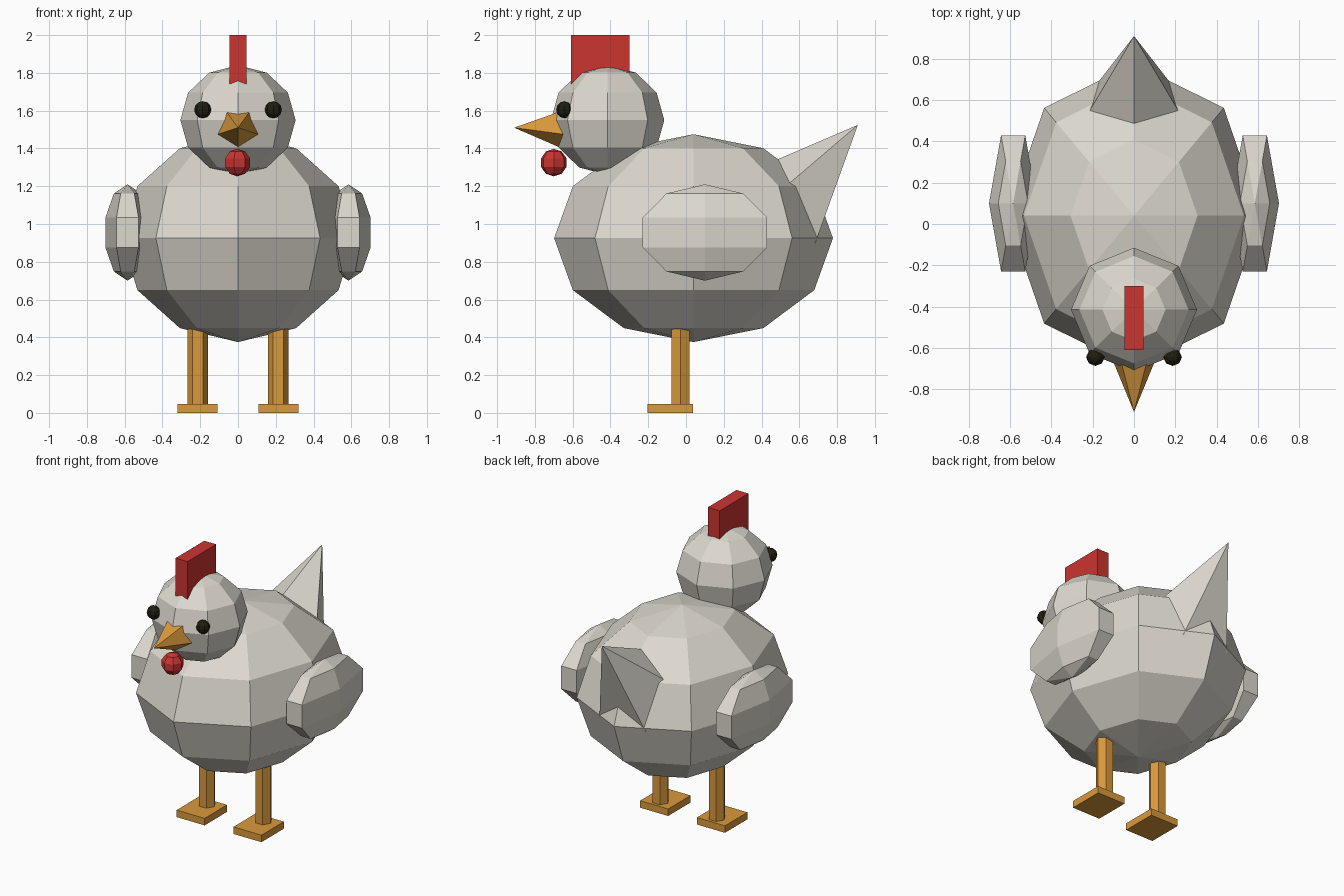
import bpy, bmesh
from math import sin, cos, pi, radians
from mathutils import Vector

cube = bpy.data.objects.get("Cube")
if cube:
    bpy.data.objects.remove(cube, do_unlink=True)


def material(name, rgb):
    mat = bpy.data.materials.new(name)
    mat.use_nodes = True
    color = (*rgb, 1)
    mat.diffuse_color = color
    bsdf = next(n for n in mat.node_tree.nodes if n.type == 'BSDF_PRINCIPLED')
    bsdf.inputs["Base Color"].default_value = color
    bsdf.inputs["Roughness"].default_value = 0.9
    return mat


WHITE = material("feather white", (0.72, 0.69, 0.62))
ORANGE = material("leg orange", (0.70, 0.32, 0.045))
RED = material("comb red", (0.60, 0.035, 0.03))
BLACK = material("eye black", (0.014, 0.013, 0.005))


def finish(name, bm, mat):
    bmesh.ops.recalc_face_normals(bm, faces=bm.faces)
    mesh = bpy.data.meshes.new(name)
    bm.to_mesh(mesh)
    bm.free()
    mesh.materials.append(mat)
    obj = bpy.data.objects.new(name, mesh)
    bpy.context.collection.objects.link(obj)
    return obj


def ball(name, mat, center, radius, segments, rings):
    """Faceted ellipsoid with poles on z and its first meridian on +x."""
    bm = bmesh.new()
    c = Vector(center)
    rx, ry, rz = radius
    top = bm.verts.new(c + Vector((0, 0, rz)))
    bottom = bm.verts.new(c - Vector((0, 0, rz)))
    loops = []
    for i in range(1, rings):
        t = pi * i / rings
        loops.append([bm.verts.new(c + Vector((rx * sin(t) * cos(2 * pi * k / segments),
                                               ry * sin(t) * sin(2 * pi * k / segments),
                                               rz * cos(t)))) for k in range(segments)])
    for k in range(segments):
        n = (k + 1) % segments
        bm.faces.new((top, loops[0][k], loops[0][n]))
        bm.faces.new((bottom, loops[-1][n], loops[-1][k]))
        for a, b in zip(loops, loops[1:]):
            bm.faces.new((a[k], b[k], b[n], a[n]))
    return finish(name, bm, mat)


def box(name, mat, low, high):
    bm = bmesh.new()
    bmesh.ops.create_cube(bm, size=1)
    low, high = Vector(low), Vector(high)
    bmesh.ops.scale(bm, vec=high - low, verts=bm.verts)
    bmesh.ops.translate(bm, vec=(low + high) / 2, verts=bm.verts)
    return finish(name, bm, mat)


def spike(name, mat, tip, axis, length, radius, start):
    """Five-sided cone running from the tip along an axis in the yz plane."""
    bm = bmesh.new()
    tip, axis = Vector(tip), Vector(axis).normalized()
    side = Vector((1, 0, 0))
    up = side.cross(axis)
    if up.z < 0:
        up.negate()
    apex = bm.verts.new(tip)
    base = []
    for k in range(5):
        a = radians(start + 72 * k)
        base.append(bm.verts.new(tip + axis * length + (side * cos(a) + up * sin(a)) * radius))
    bm.faces.new(base)
    for k in range(5):
        bm.faces.new((apex, base[k], base[(k + 1) % 5]))
    return finish(name, bm, mat)


def post(name, mat, x, y, low, high, radius):
    """Upright six-sided prism."""
    bm = bmesh.new()
    rim = [bm.verts.new((x + radius * cos(pi * k / 3), y + radius * sin(pi * k / 3), low))
           for k in range(6)]
    face = bm.faces.new(rim)
    grown = bmesh.ops.extrude_face_region(bm, geom=[face])["geom"]
    bmesh.ops.translate(bm, vec=(0, 0, high - low),
                        verts=[v for v in grown if isinstance(v, bmesh.types.BMVert)])
    return finish(name, bm, mat)


# Body and head
ball("body", WHITE, (0, 0.04, 0.925), (0.615, 0.738, 0.55), 8, 6)
ball("head", WHITE, (0, -0.415, 1.55), (0.305, 0.30, 0.29), 8, 6)

# Tail, beak, comb and wattle
spike("tail", WHITE, (0, 0.91, 1.525), (0, -0.657, -0.754), 0.62, 0.298, 90)
spike("beak", ORANGE, (0, -0.91, 1.51), (0, 1, 0), 0.27, 0.117, -90)
box("comb", RED, (-0.045, -0.61, 1.72), (0.045, -0.30, 2.0))
ball("wattle", RED, (-0.005, -0.70, 1.325), (0.073, 0.073, 0.073), 7, 5)

# Paired parts
for side, s in (("left", 1), ("right", -1)):
    ball(side + "_wing", WHITE, (s * 0.585, 0.10, 0.955), (0.123, 0.40, 0.255), 6, 5)
    ball(side + "_eye", BLACK, (s * 0.187, -0.645, 1.605), (0.045, 0.042, 0.045), 8, 6)
    post(side + "_leg", ORANGE, s * 0.213, -0.03, 0.03, 0.50, 0.055)
    box(side + "_foot", ORANGE, (s * 0.215 - 0.106, -0.205, 0), (s * 0.215 + 0.106, 0.037, 0.048))
